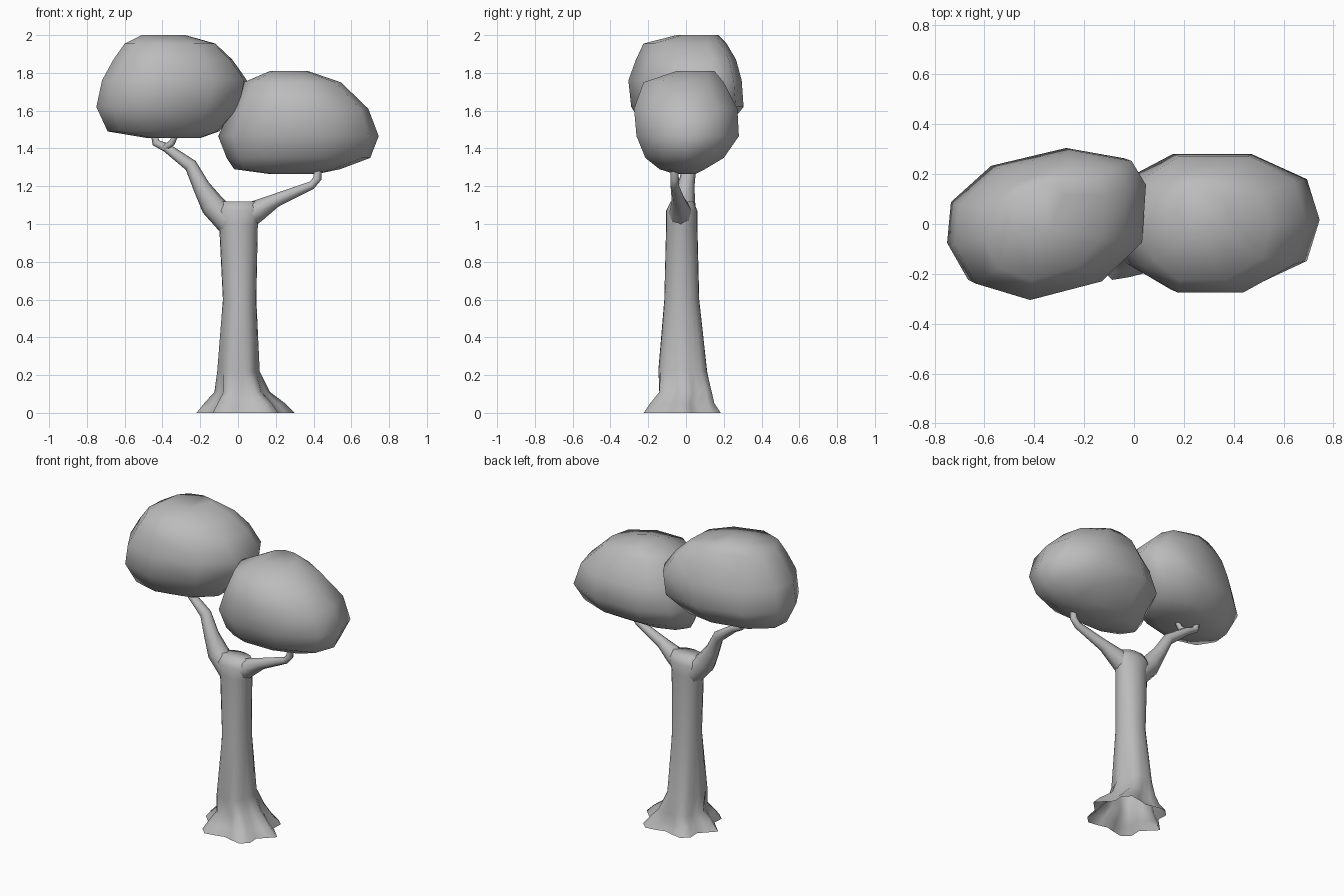
import bpy, bmesh, math
from mathutils import Vector

cube = bpy.data.objects.get("Cube")
if cube:
    bpy.data.objects.remove(cube)

grey = bpy.data.materials.new("plain grey")
grey.use_nodes = True
grey.diffuse_color = (0.5, 0.5, 0.5, 1)
grey.node_tree.nodes["Principled BSDF"].inputs["Base Color"].default_value = (0.5, 0.5, 0.5, 1)


def loft(name, rings, cap_start=True):
    """Skin a list of equal-length point rings, capping the ends."""
    bm = bmesh.new()
    loops = [[bm.verts.new(p) for p in ring] for ring in rings]
    n = len(loops[0])
    for a, b in zip(loops, loops[1:]):
        for i in range(n):
            j = (i + 1) % n
            bm.faces.new((a[i], a[j], b[j], b[i]))
    if cap_start:
        bm.faces.new(loops[0][::-1])
    bm.faces.new(loops[-1])
    bmesh.ops.recalc_face_normals(bm, faces=bm.faces)
    mesh = bpy.data.meshes.new(name)
    bm.to_mesh(mesh)
    bm.free()
    mesh.materials.append(grey)
    obj = bpy.data.objects.new(name, mesh)
    bpy.context.collection.objects.link(obj)
    bpy.ops.object.select_all(action="DESELECT")
    obj.select_set(True)
    bpy.context.view_layer.objects.active = obj
    bpy.ops.object.shade_smooth_by_angle(angle=math.radians(70))
    return obj


def slices(outline, levels):
    """Fit a unit outline into the x and y limits of every level."""
    return [[((x0 + x1) / 2 + u * (x1 - x0) / 2, (y0 + y1) / 2 + v * (y1 - y0) / 2, z)
             for u, v in outline] for z, x0, x1, y0, y1 in levels]


def tube(name, path, sides=8):
    """Tapered limb through (x, y, z, radius) points."""
    pts = [Vector(p[:3]) for p in path]
    rings = []
    for i, p in enumerate(pts):
        along = (pts[min(i + 1, len(pts) - 1)] - pts[max(i - 1, 0)]).normalized()
        side = along.cross(Vector((0, 1, 0))).normalized()
        other = along.cross(side)
        rings.append([p + path[i][3] * (side * math.cos(t) + other * math.sin(t))
                      for t in (math.tau * k / sides for k in range(sides))])
    return loft(name, rings)


# Trunk with lobed roots that fade out up the stem
SIDES = 24
trunk_levels = [(0, -.22, .30, -.26, .22), (.05, -.18, .25, -.22, .18),
                (.11, -.125, .17, -.165, .16), (.22, -.11, .115, -.155, .12),
                (.6, -.08, .097, -.115, .07), (1.0, -.1, .105, -.105, .06),
                (1.07, -.125, .13, -.105, .06), (1.12, -.09, .1, -.08, .04)]
lobes = [.13, .13, .1, .03, 0, 0, 0, 0]
trunk_rings = []
for level, lobe in zip(trunk_levels, lobes):
    outline = []
    for k in range(SIDES):
        t = math.tau * k / SIDES
        r = 1 - lobe * (1 - math.cos(6 * t + .6 * math.sin(2 * t)))
        outline.append((r * math.cos(t), r * math.sin(t)))
    trunk_rings += slices(outline, [level])
loft("trunk", trunk_rings, cap_start=False)

# Branches
tube("right_branch", [(-.03, -.02, .99, .07), (-.135, -.015, 1.1, .065), (-.195, 0, 1.2, .045),
                      (-.25, .02, 1.31, .035), (-.38, .04, 1.405, .024), (-.435, .05, 1.43, .021),
                      (-.445, .06, 1.49, .018)])
tube("right_branch_fork", [(-.39, .04, 1.4, .02), (-.35, .01, 1.43, .017), (-.32, 0, 1.49, .014)])
tube("left_branch", [(.02, -.025, 1.02, .07), (.11, -.03, 1.075, .056), (.2, -.04, 1.125, .036),
                     (.39, -.06, 1.205, .022), (.42, -.06, 1.24, .022), (.43, -.06, 1.34, .018)])

# Leaf crowns: plan outlines scaled level by level
right_plan = [(-1, -.28), (-.96, .27), (-.54, .76), (.24, 1), (.85, .86),
              (1, .54), (.96, -.23), (.54, -.75), (-.21, -1), (-.78, -.78)]
loft("right_crown", slices(right_plan, [
    (1.455, -.48, -.2, -.12, .1), (1.49, -.69, -.1, -.21, .2), (1.62, -.75, .02, -.29, .305),
    (1.76, -.72, .048, -.305, .295), (1.87, -.66, -.03, -.265, .265),
    (1.955, -.6, -.12, -.225, .215), (2.0, -.51, -.28, -.05, .17)]))

left_plan = [(1, .03), (.88, .63), (.36, 1), (-.39, 1), (-.8, .66),
             (-1, .03), (-.82, -.62), (-.41, -1), (.31, -1), (.88, -.58)]
loft("left_crown", slices(left_plan, [
    (1.265, .165, .42, -.06, .05), (1.29, -.02, .54, -.14, .1), (1.35, -.06, .70, -.215, .2),
    (1.465, -.105, .745, -.262, .28), (1.61, -.04, .69, -.275, .272),
    (1.75, .03, .545, -.225, .2), (1.81, .17, .37, -.05, .15)]))
